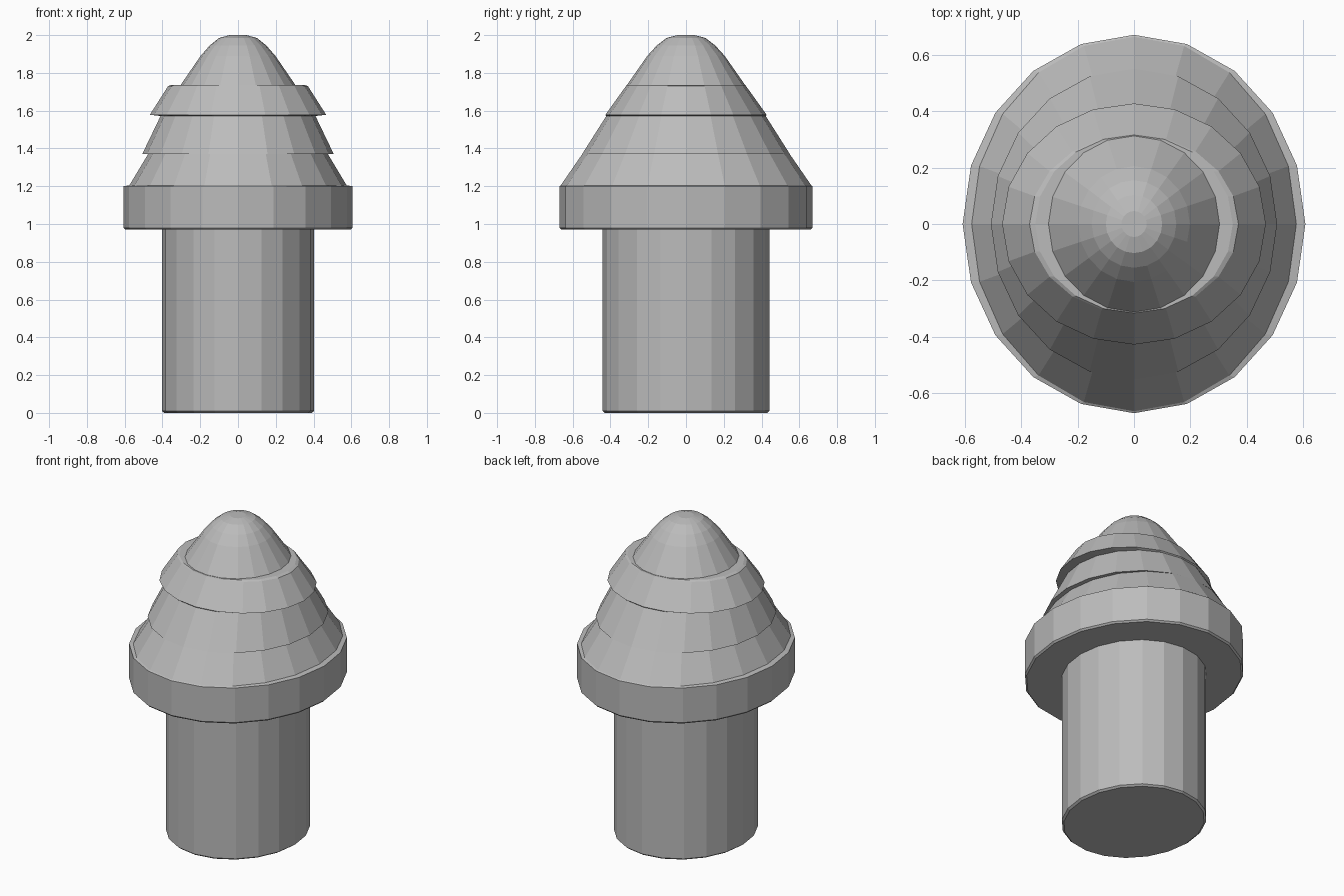
import bpy, bmesh, math

if "Cube" in bpy.data.objects:
    bpy.data.objects.remove(bpy.data.objects["Cube"])

SIDES = 20

grey = bpy.data.materials.new("plain_grey")
grey.diffuse_color = (0.5, 0.5, 0.5, 1)
grey.use_nodes = True
grey.node_tree.nodes["Principled BSDF"].inputs["Base Color"].default_value = grey.diffuse_color


def loft(name, rings, cap_bottom=False, cap_top=False):
    """Skin a stack of elliptical rings given as (z, x radius, y radius)."""
    bm = bmesh.new()
    loops = []
    for z, rx, ry in rings:
        angles = [2 * math.pi * i / SIDES for i in range(SIDES)]
        loops.append([bm.verts.new((rx * math.cos(a), ry * math.sin(a), z)) for a in angles])
    for low, high in zip(loops, loops[1:]):
        for i in range(SIDES):
            j = (i + 1) % SIDES
            bm.faces.new((low[i], low[j], high[j], high[i]))
    if cap_bottom:
        bm.faces.new(loops[0][::-1])
    if cap_top:
        bm.faces.new(loops[-1])
    mesh = bpy.data.meshes.new(name)
    bm.to_mesh(mesh)
    bm.free()
    mesh.materials.append(grey)
    obj = bpy.data.objects.new(name, mesh)
    bpy.context.collection.objects.link(obj)
    return obj


# Straight shaft with a slightly eased bottom edge
loft("shaft", [(0, 0.39, 0.43), (0.01, 0.403, 0.441), (0.97, 0.403, 0.441)], cap_bottom=True)

# Wide collar: underside, eased lower edge, wall and narrow top ledge
loft("collar", [(0.97, 0.403, 0.441), (0.97, 0.597, 0.66), (0.98, 0.607, 0.67),
                (1.20, 0.607, 0.67), (1.205, 0.575, 0.663)])

# Three stacked tiers whose lips stand out at the sides and fade at front and back
loft("lower_tier", [(1.205, 0.575, 0.663), (1.372, 0.475, 0.548)])
loft("middle_tier", [(1.372, 0.475, 0.548), (1.37, 0.507, 0.55), (1.572, 0.41, 0.422)])
loft("upper_tier", [(1.572, 0.41, 0.422), (1.578, 0.467, 0.427),
                    (1.73, 0.37, 0.318), (1.737, 0.35, 0.315), (1.737, 0.303, 0.312)])

# Rounded nose
loft("nose", [(1.737, 0.303, 0.312), (1.89, 0.198, 0.205), (1.945, 0.15, 0.155),
              (1.985, 0.1, 0.103), (2.0, 0.045, 0.046)], cap_top=True)
